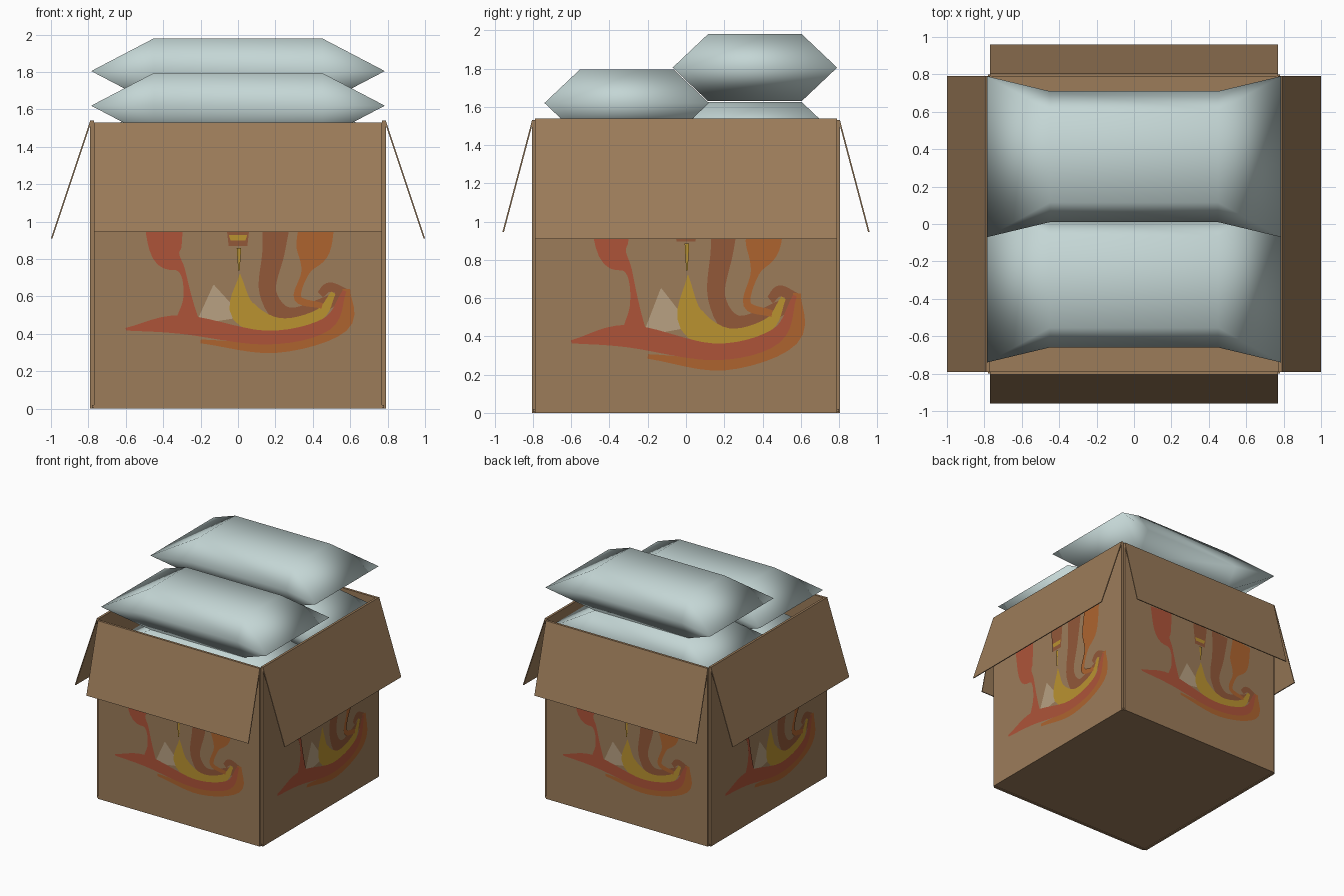
import bpy, bmesh, math
from mathutils import Matrix, Vector

if "Cube" in bpy.data.objects:
    bpy.data.objects.remove(bpy.data.objects["Cube"])


def material(name, r, g, b):
    m = bpy.data.materials.new(name)
    m.diffuse_color = [((c / 255 + 0.055) / 1.055) ** 2.4 for c in (r, g, b)] + [1]
    m.use_nodes = True
    m.node_tree.nodes["Principled BSDF"].inputs["Base Color"].default_value = m.diffuse_color
    return m


CARD = material("cardboard", 156, 124, 90)
BAG = material("pale_blue_plastic", 196, 214, 213)
RED = material("paint_red", 174, 84, 57)
ORANGE = material("paint_orange", 174, 100, 47)
YELLOW = material("paint_yellow", 186, 146, 48)
CREAM = material("paint_cream", 184, 161, 130)
BROWN = material("paint_brown", 146, 88, 57)


def make(name, verts, faces, mat, matrix=Matrix(), solid=True):
    mesh = bpy.data.meshes.new(name)
    bm = bmesh.new()
    vs = [bm.verts.new(matrix @ Vector(v)) for v in verts]
    for f in faces:
        bm.faces.new([vs[i] for i in f])
    if solid:
        bmesh.ops.recalc_face_normals(bm, faces=bm.faces)
    bm.to_mesh(mesh)
    bm.free()
    mesh.materials.append(mat)
    ob = bpy.data.objects.new(name, mesh)
    bpy.context.collection.objects.link(ob)
    return ob


def board(name, half_w, y0, z0, y1, z1, thick, matrix=Matrix()):
    """Cardboard sheet from (y0, z0) to (y1, z1), spanning x."""
    profile = [(y0, z0), (y0 + thick, z0), (y1 + thick, z1), (y1, z1)]
    verts = [(x, y, z) for x in (-half_w, half_w) for y, z in profile]
    faces = [range(4), range(4, 8)]
    faces += [(i, (i + 1) % 4, (i + 1) % 4 + 4, i + 4) for i in range(4)]
    return make(name, verts, faces, CARD, matrix)


def smooth_path(keys, steps=6):
    """Catmull-Rom curve through the (x, z, half width) keys."""
    k = [Vector(p) / 100 for p in keys]
    k = [2 * k[0] - k[1]] + k + [2 * k[-1] - k[-2]]
    out = []
    for a, b, c, d in zip(k, k[1:], k[2:], k[3:]):
        for i in range(steps):
            t = i / steps
            out.append(0.5 * (2 * b + (c - a) * t + (2 * a - 5 * b + 4 * c - d) * t ** 2
                              + (3 * b - a - 3 * c + d) * t ** 3))
    return out + [k[-2]]


def brush(name, keys, mat, y, stretch, matrix):
    """Flat painted stroke of varying width, just outside the wall."""
    path = smooth_path(keys)
    verts = []
    for i, p in enumerate(path):
        d = path[min(i + 1, len(path) - 1)] - path[max(i - 1, 0)]
        side = Vector((-d.y, d.x)).normalized() * max(p.z, 0.002)
        for s in (-1, 1):
            x, z = p.x + s * side.x, p.y + s * side.y
            verts.append((x, y, 0.72 + (z - 0.72) * stretch))
    faces = [(i, i + 2, i + 3, i + 1) for i in range(0, len(verts) - 2, 2)]
    make(name, verts, faces, mat, matrix, solid=False)


# Painted swirl: brush strokes in hundredths of a unit, bottom layer first
STROKES = [
    (CREAM, [(-13, 66, 0.3), (-10, 47, 13)]),
    (BROWN, [(21, 105, 8), (19, 84, 6), (16, 62, 4.5), (28, 49, 5), (55, 60, 3)]),
    (BROWN, [(44, 61, 2), (49, 65, 2.5), (58, 62, 2)]),
    (ORANGE, [(-20, 36, 1), (20, 33, 3.2), (55, 45, 4.5), (58, 64, 2)]),
    (YELLOW, [(1, 72, 0.2), (3, 52, 7), (22, 45, 3.5), (43, 50, 3), (51, 62, 1.3)]),
    (RED, [(-60, 42.5, 0.7), (-30, 45, 5), (15, 38, 3.7), (47, 45, 3.5), (57, 63, 1)]),
    (RED, [(-40, 105, 11), (-38, 83, 8), (-30, 74, 1.8), (-27, 60, 2.2), (-27, 48, 6)]),
    (ORANGE, [(43, 105, 9), (40, 85, 9), (36, 73, 2.2), (32, 59, 2), (45, 55, 1.5)]),
    (BROWN, [(0, 105, 7), (0, 87, 5)]),
    (YELLOW, [(0, 93, 5), (0, 90, 4)]),
    (YELLOW, [(0.5, 86, 1.2), (0.5, 74, 0.4)]),
]

# Four walls, each with a hanging flap and the painted swirl:
# distance, half width, rim height, flap reach, flap bottom, swirl stretch
FRONT = (0.805, 0.77, 1.53, 0.96, 0.945, 1.0)
SIDE = (0.79, 0.79, 1.54, 1.0, 0.91, 1.18)
for k, name in enumerate(("front", "right", "back", "left")):
    dist, half_w, rim, reach, low, stretch = (FRONT, SIDE)[k % 2]
    turn = Matrix.Rotation(k * math.pi / 2, 4, 'Z')
    board(name + "_wall", half_w, -dist, 0, -dist, rim, 0.02, turn)
    board(name + "_flap", half_w, -dist, rim, -reach, low, 0.008, turn)
    for i, (mat, keys) in enumerate(STROKES):
        brush(f"{name}_swirl_{i}", keys, mat, -dist - 0.002 - 0.0007 * i, stretch, turn)

# Bottom of the box
board("floor", 0.78, -0.8, 0.005, -0.8, 0.02, 1.6)


def bag(name, y, z):
    """Plump bag: flat top and bottom, pinched seam with flared corners."""
    signs = [(-1, -1), (1, -1), (1, 1), (-1, 1)]
    rings = [(0.45, 0.245, 0.175), (0.45, 0.245, -0.175),   # top, bottom
             (0.45, 0.35, 0), (0.785, 0.43, 0)]             # seam middle, corners
    verts = [(sx * a, sy * b, h) for a, b, h in rings for sx, sy in signs]
    faces = []
    for t in (0, 4):
        faces.append(range(t, t + 4))
        for a in range(4):
            b, seam = (a + 1) % 4, 12 if a % 2 else 8
            faces.append((t + a, t + b, seam + b, seam + a))
            faces.append((t + a, 8 + a, 12 + a))
    ob = make(name, verts, faces, BAG, Matrix.Translation((0, y, z)))
    ob.data.polygons.foreach_set("use_smooth", [True] * len(ob.data.polygons))


# Two stacks of bags filling the box
for i in range(5):
    bag(f"front_bag_{i}", -0.31, 1.62 - 0.355 * i)
    bag(f"back_bag_{i}", 0.36, 1.805 - 0.355 * i)
